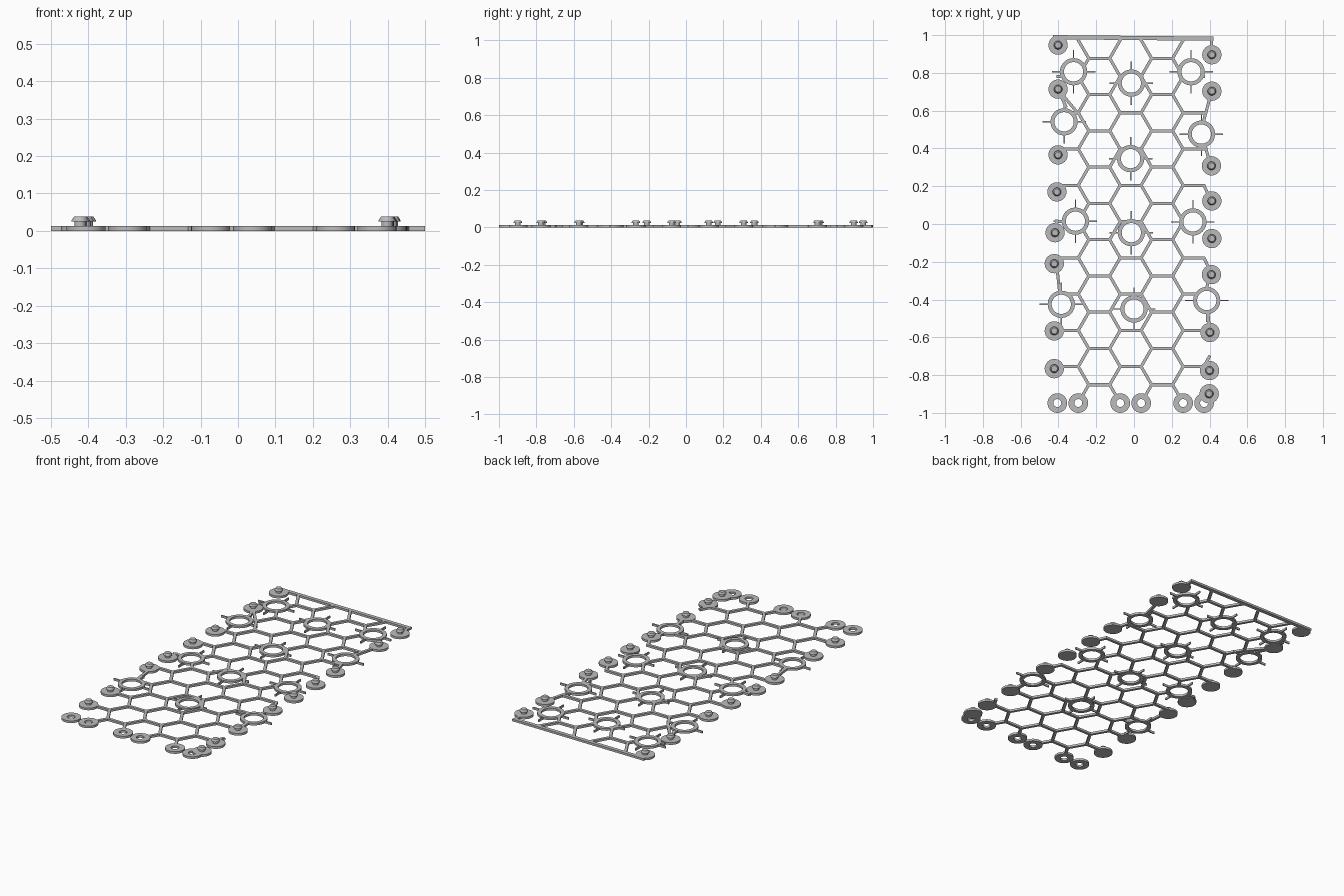
import bpy, bmesh, math
from mathutils import Vector

cube = bpy.data.objects.get("Cube")
if cube:
    bpy.data.objects.remove(cube, do_unlink=True)

GREY = bpy.data.materials.new("plain_grey")
GREY.use_nodes = True
GREY.diffuse_color = (0.5, 0.5, 0.5, 1)
GREY.node_tree.nodes["Principled BSDF"].inputs["Base Color"].default_value = GREY.diffuse_color

H = 0.0125            # sheet thickness
BAR = 0.016           # lattice bar width
SIDE, PITCH, COL = 0.111, 0.192, 0.1665
X0, Y_A, Y_B = -0.0175, -0.851, -0.755

big_rings = [(-.32, .806), (-.014, .746), (.302, .806), (-.37, .541), (.357, .476),
             (-.018, .346), (-.31, .015), (-.014, -.046), (.312, .011),
             (-.385, -.425), (0, -.45), (.385, -.405)]
left_studs = [(-.402, .947), (-.402, .714), (-.402, .366), (-.408, .17), (-.418, -.046),
              (-.422, -.21), (-.422, -.566), (-.422, -.766)]
right_studs = [(.412, .896), (.412, .703), (.41, .308), (.412, .122), (.412, -.077),
               (.41, -.268), (.402, -.574), (.40, -.776), (.398, -.899)]
eyelets = [(X0 + c * COL + d * SIDE / 2, -.948) for c in (-2, 0, 2) for d in (-1, 1)]
holes = [(p, .061) for p in big_rings] + [(p, .035) for p in eyelets]


def finish(bm, name):
    bmesh.ops.recalc_face_normals(bm, faces=bm.faces)
    mesh = bpy.data.meshes.new(name)
    bm.to_mesh(mesh)
    bm.free()
    mesh.materials.append(GREY)
    ob = bpy.data.objects.new(name, mesh)
    bpy.context.collection.objects.link(ob)
    return ob


def add_bar(bm, a, b, width, extend=0.0):
    """Rectangular bar lying on the ground from a to b."""
    a, b = Vector(a), Vector(b)
    if (b - a).length < 0.004:
        return
    d = (b - a).normalized()
    n = Vector((-d.y, d.x)) * width / 2
    a, b = a - d * extend, b + d * extend
    base = [bm.verts.new((p.x, p.y, 0)) for p in (a - n, b - n, b + n, a + n)]
    face = bm.faces.new(base)
    top = bmesh.ops.extrude_face_region(bm, geom=[face], use_keep_orig=True)["geom"]
    verts = [g for g in top if isinstance(g, bmesh.types.BMVert)]
    bmesh.ops.translate(bm, verts=verts, vec=(0, 0, H))


def clipped_bar(bm, a, b, todo=holes):
    """Bar with the stretches inside ring openings left out."""
    a, b = Vector(a), Vector(b)
    for i, (c, r) in enumerate(todo):
        d, f = b - a, a - Vector(c)
        length = d.length
        if length < 0.004:
            return
        mid = -f.dot(d) / length
        off = f.length_squared - mid * mid
        if off >= r * r:
            continue
        half = math.sqrt(r * r - off)
        t0, t1 = mid - half, mid + half
        if t1 <= 0 or t0 >= length:
            continue
        u = d / length
        if t0 > 0:
            clipped_bar(bm, a, a + u * t0, todo[i + 1:])
        if t1 < length:
            clipped_bar(bm, a + u * t1, b, todo[i + 1:])
        return
    add_bar(bm, a, b, BAR, 0.004)


def lathe(name, profile, centre, closed, steps=32):
    """Revolve an (r, z) profile around a vertical axis."""
    bm = bmesh.new()
    rows = []
    for k in range(steps):
        t = math.tau * k / steps
        rows.append([bm.verts.new((r * math.cos(t), r * math.sin(t), z)) for r, z in profile])
    n = len(profile)
    for k in range(steps):
        p, q = rows[k], rows[(k + 1) % steps]
        for j in range(n if closed else n - 1):
            bm.faces.new((p[j], q[j], q[(j + 1) % n], p[(j + 1) % n]))
    if not closed:
        bm.faces.new([r[0] for r in rows])
        bm.faces.new([r[-1] for r in rows])
    ob = finish(bm, name)
    ob.location = (*centre, 0)
    bpy.ops.object.select_all(action="DESELECT")
    ob.select_set(True)
    bpy.context.view_layer.objects.active = ob
    bpy.ops.object.shade_smooth_by_angle(angle=math.radians(35))


def ring_profile(inner, outer):
    return [(inner, 0), (outer, 0), (outer, H), (inner, H)]


# Honeycomb lattice
bm = bmesh.new()
for c in (-1, 1):
    cx = X0 + c * COL
    for k in range(10):
        y = Y_A + k * PITCH
        clipped_bar(bm, (cx - SIDE / 2, y), (cx + SIDE / 2, y))
        for d in (-1, 1):
            for e in (-1, 1):
                clipped_bar(bm, (cx + d * SIDE / 2, y), (cx + d * SIDE, y + e * PITCH / 2))
for c in (-2, 0, 2):
    cx = X0 + c * COL
    for k in range(9):
        y = Y_B + k * PITCH
        clipped_bar(bm, (cx - SIDE / 2, y), (cx + SIDE / 2, y))
finish(bm, "honeycomb_lattice")

# Short links along the side edges
bm = bmesh.new()
for a, b in [((-.40, .71), (-.30, .59)), ((-.40, .71), (-.36, .62)), ((-.41, -.21), (-.395, -.35)),
             ((-.41, .02), (-.41, -.03)), ((.41, .70), (.37, .55)),
             ((.375, .42), (.40, .33)), ((.37, .205), (.40, .14)),
             ((.385, -.34), (.40, -.27)), ((.39, -.46), (.40, -.56)), ((.37, -.755), (.40, -.70)),
             ((.37, -.179), (.40, -.24))]:
    clipped_bar(bm, a, b)
finish(bm, "edge_links")

# Straight bar across the back edge
bm = bmesh.new()
add_bar(bm, (-.43, .989), (.42, .981), .022)
add_bar(bm, (.41, .98), (.41, .92), BAR)
finish(bm, "back_bar")

# Large rings with four thin spokes each
for p in big_rings:
    lathe("large_ring", ring_profile(.051, .072), p, True, 40)
    bm = bmesh.new()
    for k in range(4):
        u = Vector((math.cos(k * math.pi / 2), math.sin(k * math.pi / 2)))
        add_bar(bm, Vector(p) + u * .068, Vector(p) + u * .115, .007)
    finish(bm, "ring_spokes")

# Studs on both sides: flat disc, neck and tapered cap
stud = [(.051, 0), (.051, H), (.015, H), (.015, .025), (.0225, .025),
        (.0225, .028), (.016, .038)]
for p in left_studs + right_studs:
    lathe("side_stud", stud, p, False)

# Open eyelets along the front edge
for p in eyelets:
    lathe("front_eyelet", ring_profile(.021, .052), p, True)
